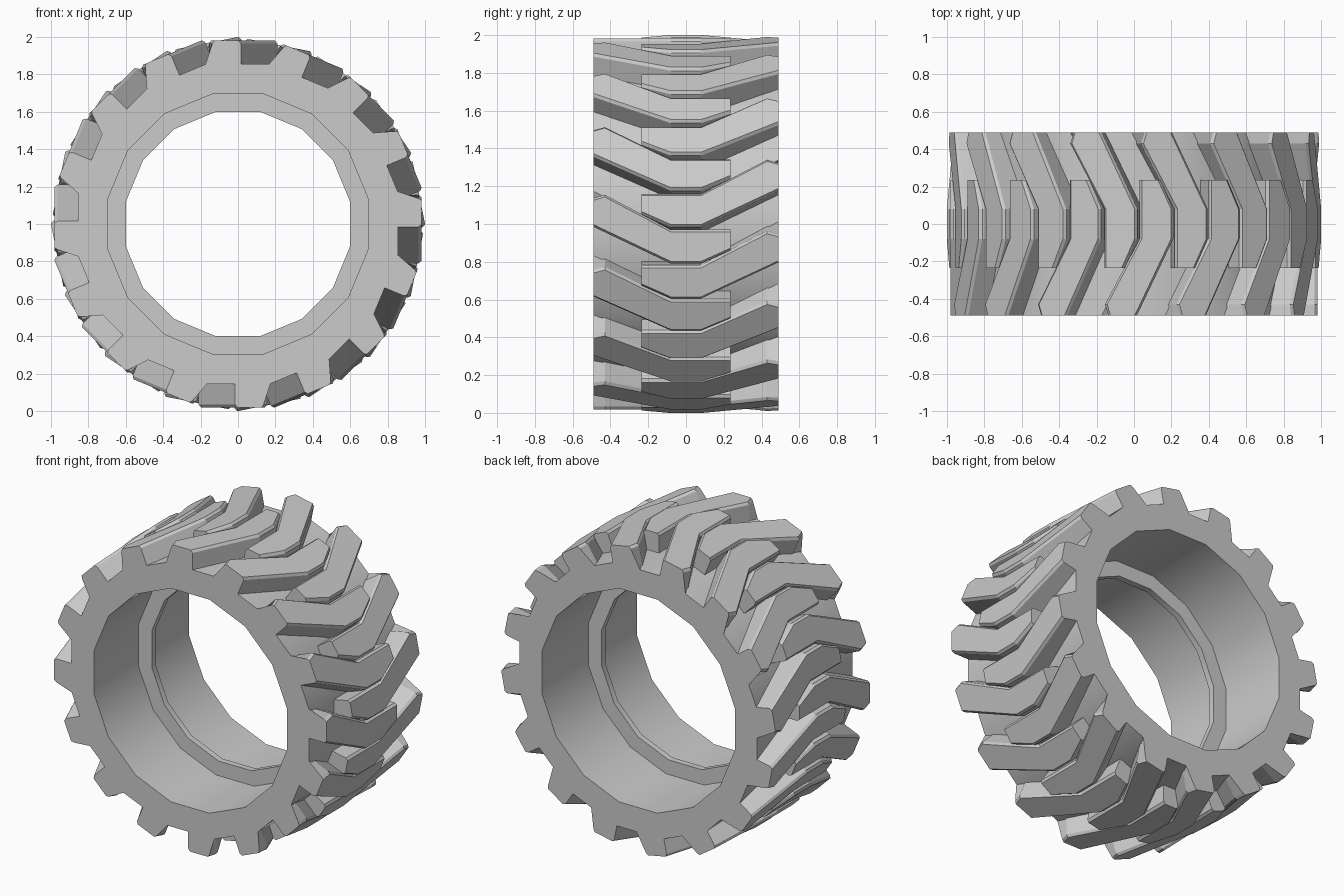
import bpy, bmesh, math
from mathutils import Matrix, Vector

if "Cube" in bpy.data.objects:
    bpy.data.objects.remove(bpy.data.objects["Cube"])

SIDES = 16
STEP = 2 * math.pi / SIDES
CENTRE = Vector((0, 0, 1))


def finish(bm, name):
    bmesh.ops.recalc_face_normals(bm, faces=bm.faces)
    mesh = bpy.data.meshes.new(name)
    bm.to_mesh(mesh)
    bm.free()
    ob = bpy.data.objects.new(name, mesh)
    ob.location = CENTRE
    bpy.context.collection.objects.link(ob)
    return ob


def skin(bm, rings, closed):
    """Bridge rings of vertices; close the loop or cap both ends."""
    pairs = list(zip(rings, rings[1:])) + ([(rings[-1], rings[0])] if closed else [])
    for a, b in pairs:
        n = len(a)
        for i in range(n):
            j = (i + 1) % n
            bm.faces.new((a[i], a[j], b[j], b[i]))
    if not closed:
        bm.faces.new(rings[0])
        bm.faces.new(rings[-1])


# Tyre body: cross-section (y, radius) with a thin inner rib, turned around y
profile = [(-.49, .708), (-.03, .708), (-.03, .611), (.01, .611), (.01, .708),
           (.49, .708), (.49, .872), (-.49, .872)]
bm = bmesh.new()
rings = []
for k in range(SIDES):
    a = (k + .5) * STEP
    rings.append([bm.verts.new((r * math.cos(a), y, r * math.sin(a))) for y, r in profile])
skin(bm, rings, True)
body = finish(bm, "tyre_body")
bpy.context.view_layer.objects.active = body
body.select_set(True)
bpy.ops.object.shade_smooth_by_angle(angle=math.radians(30))

# Chevron lug outline: (y, tangent offset, chamfer direction)
outline = [(-.49, -.015, 1), (-.08, -.21, 1), (.08, -.21, 1), (.235, -.14, 1),
           (.235, -.03, -1), (-.08, -.03, -1), (-.43, .155, -1), (-.49, .185, -1)]


def lug_rings():
    base = [(.82, y, t) for y, t, _ in outline]
    wall = [(.965, y, t) for y, t, _ in outline]
    top = [(.981, y, t + .012 * s) for y, t, s in outline]
    wall[-1] = (.965, -.49, .137)   # cut outer corner
    top[-1] = (.981, -.49, .125)
    return base, wall, top


# Two interleaved rows of lugs, the second mirrored and half a pitch on
for name, side, shift in (("front_tread_lugs", 1, 0), ("back_tread_lugs", -1, .5)):
    bm = bmesh.new()
    for k in range(SIDES):
        rot = Matrix.Rotation(-(k + shift) * STEP, 3, 'Y')
        skin(bm, [[bm.verts.new(rot @ Vector((r, side * y, t))) for r, y, t in ring]
                  for ring in lug_rings()], False)
    finish(bm, name)
